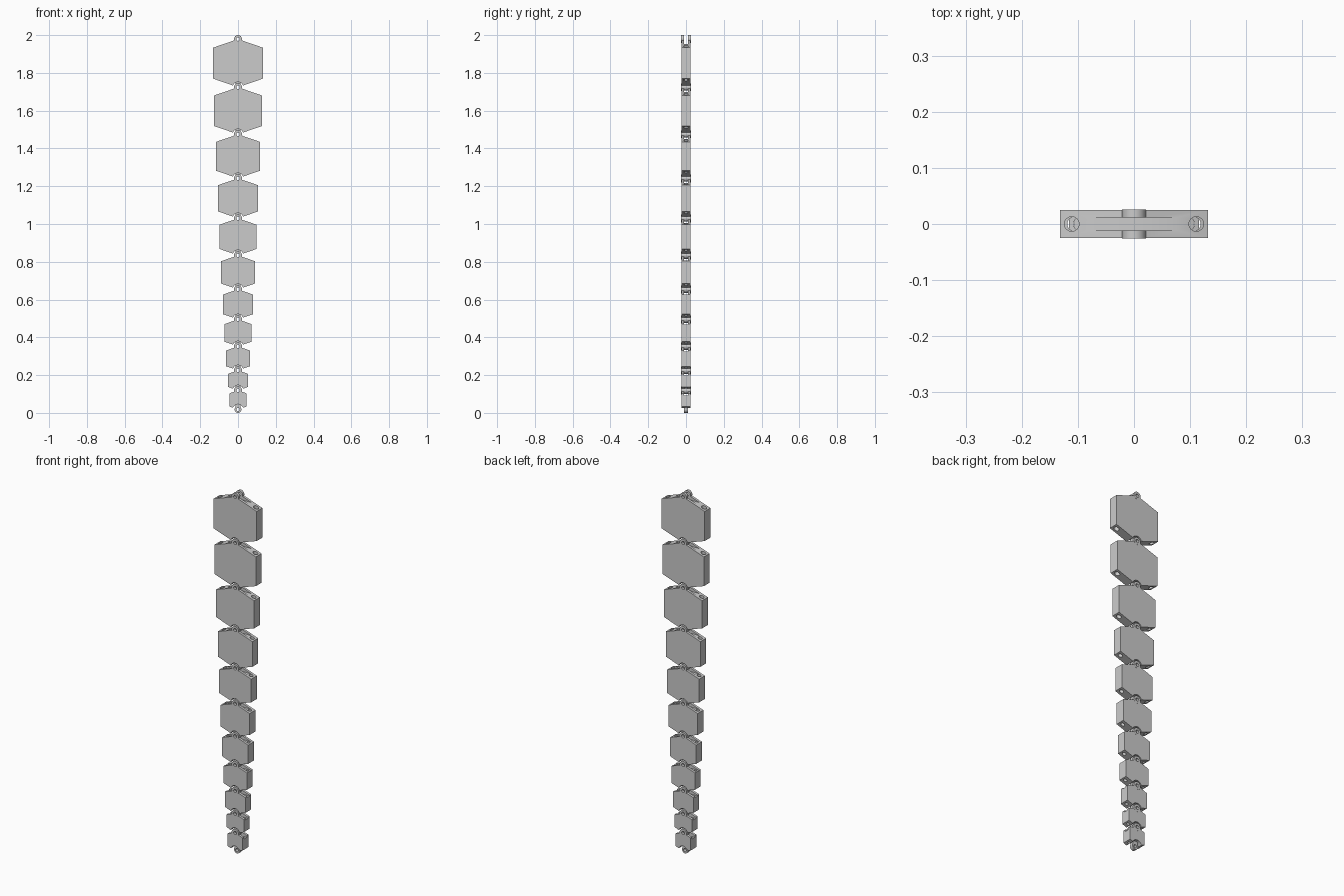
import bpy, bmesh, math
from mathutils import Matrix

if "Cube" in bpy.data.objects:
    bpy.data.objects.remove(bpy.data.objects["Cube"])

# Hinge heights from top to bottom, and half width of each plate
PINS = [1.979, 1.724, 1.475, 1.242, 1.03, 0.834, 0.654, 0.495, 0.352, 0.225, 0.119, 0.018]
WIDTHS = [0.132, 0.127, 0.116, 0.106, 0.098, 0.089, 0.08, 0.072, 0.063, 0.053, 0.046]
SLOPE = 0.345      # slope of the plate ends
HALF_Y = 0.025     # half thickness


def make(name, bm):
    bmesh.ops.recalc_face_normals(bm, faces=bm.faces)
    me = bpy.data.meshes.new(name)
    bm.to_mesh(me)
    bm.free()
    ob = bpy.data.objects.new(name, me)
    bpy.context.collection.objects.link(ob)
    return ob


def prism(name, pts, half_y):
    bm = bmesh.new()
    face = bm.faces.new([bm.verts.new((x, -half_y, z)) for x, z in pts])
    ext = bmesh.ops.extrude_face_region(bm, geom=[face])
    verts = [v for v in ext["geom"] if isinstance(v, bmesh.types.BMVert)]
    bmesh.ops.translate(bm, verts=verts, vec=(0, 2 * half_y, 0))
    return make(name, bm)


def box(name, x, half_y, z0, z1):
    return prism(name, [(-x, z0), (x, z0), (x, z1), (-x, z1)], half_y)


def cylinder(name, r, length, loc, along_y=True, sides=32):
    bm = bmesh.new()
    mat = Matrix.Translation(loc)
    if along_y:
        mat = mat @ Matrix.Rotation(math.pi / 2, 4, 'X')
    bmesh.ops.create_cone(bm, cap_ends=True, segments=sides, radius1=r, radius2=r,
                          depth=length, matrix=mat)
    return make(name, bm)


def combine(ob, other, op):
    mod = ob.modifiers.new(op, 'BOOLEAN')
    mod.operation = op
    mod.solver = 'EXACT'
    mod.object = other
    bpy.context.view_layer.objects.active = ob
    bpy.ops.object.modifier_apply(modifier=mod.name)
    bpy.data.objects.remove(other, do_unlink=True)


for i, w in enumerate(WIDTHS):
    top, bot = PINS[i], PINS[i + 1]
    d = w * SLOPE

    # Hexagonal plate with its points at the two hinge centres
    link = prism(f"chain_link_{i + 1:02d}",
                 [(0, bot), (w, bot + d), (w, top - d), (0, top), (-w, top - d), (-w, bot + d)],
                 HALF_Y)

    # Round clearance around the hinge below
    combine(link, cylinder("clearance", 0.028, 0.1, (0, 0, bot)), 'DIFFERENCE')

    # Fork ears: a round knuckle split by a flat-floored slot
    combine(link, cylinder("knuckle", 0.021, 0.051, (0, 0, top)), 'UNION')
    combine(link, box("slot", 0.15, 0.0115, top - 0.026, top + 0.05), 'DIFFERENCE')

    # Tongue that sits between the ears of the next link
    combine(link, box("stem", 0.0145, 0.0095, bot, bot + 0.04), 'UNION')
    combine(link, cylinder("tongue", 0.018, 0.0192, (0, 0, bot)), 'UNION')

    # Hinge pin holes
    for z in (top, bot):
        combine(link, cylinder("pin_hole", 0.009, 0.1, (0, 0, z)), 'DIFFERENCE')

    # Cable holes running down both sides
    r = 0.003 + 0.076 * w
    for s in (-1, 1):
        x = s * (w - r - 0.008)
        combine(link, cylinder("cable_hole", r, top - bot + 0.1,
                               (x, 0, (top + bot) / 2), False, 24), 'DIFFERENCE')

    bpy.ops.object.select_all(action='DESELECT')
    link.select_set(True)
    bpy.context.view_layer.objects.active = link
    bpy.ops.object.shade_smooth_by_angle(angle=math.radians(30))
